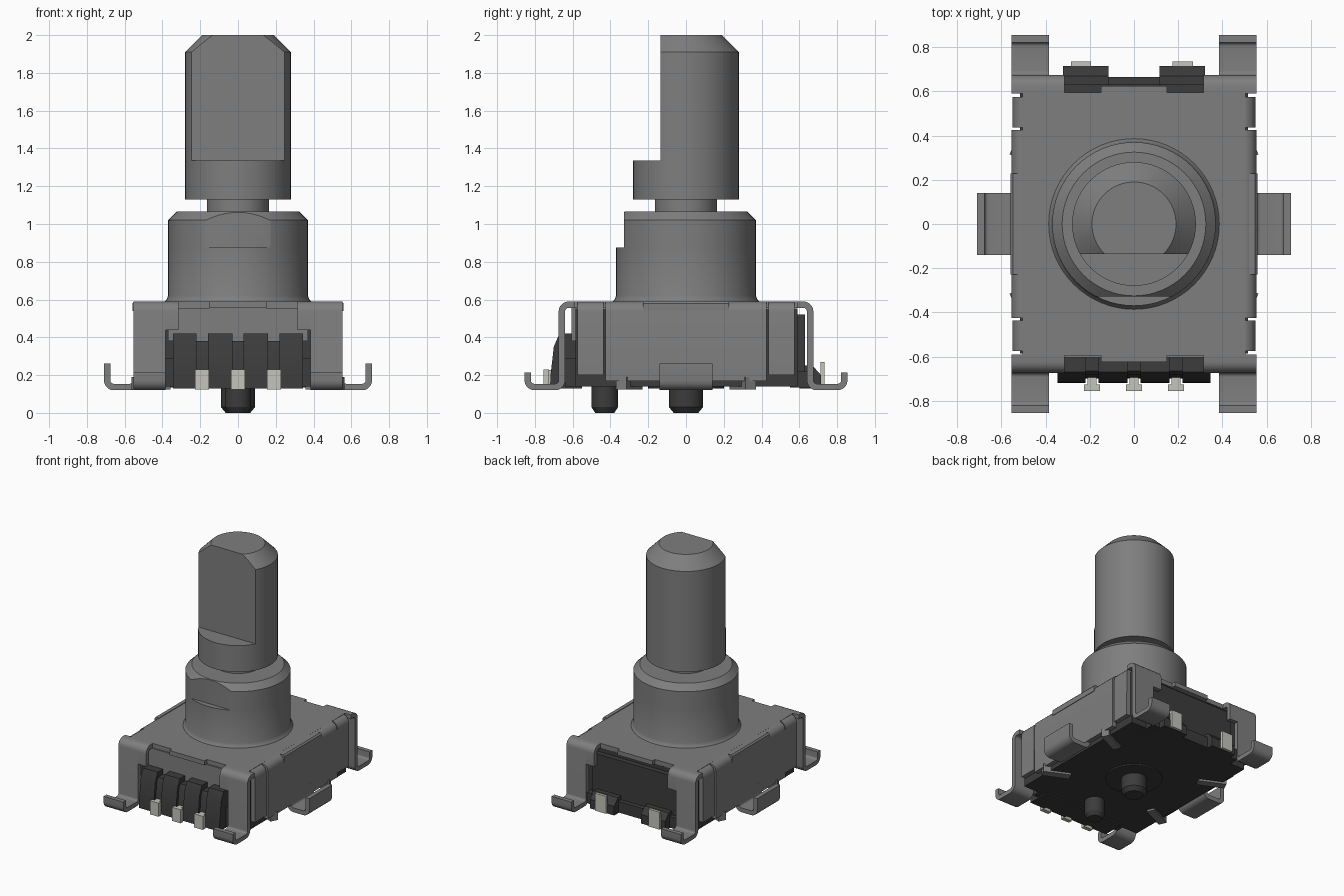
import bpy, bmesh
from math import cos, sin, pi, radians
from mathutils import Vector, Matrix

if "Cube" in bpy.data.objects:
    bpy.data.objects.remove(bpy.data.objects["Cube"], do_unlink=True)


def material(name, rgb):
    m = bpy.data.materials.new(name)
    m.use_nodes = True
    m.diffuse_color = (*rgb, 1)
    bsdf = next(n for n in m.node_tree.nodes if n.type == "BSDF_PRINCIPLED")
    bsdf.inputs["Base Color"].default_value = (*rgb, 1)
    return m


METAL = material("grey metal", (0.21, 0.21, 0.21))
BLACK = material("black plastic", (0.045, 0.045, 0.045))
TIN = material("tinned contact", (0.56, 0.56, 0.5))
RIGHT, BACK, LEFT, FRONT = pi, pi / 2, 0, -pi / 2
T = 0.034  # sheet thickness


def finish(name, bm, mat):
    bmesh.ops.recalc_face_normals(bm, faces=bm.faces)
    me = bpy.data.meshes.new(name)
    bm.to_mesh(me)
    bm.free()
    me.materials.append(mat)
    ob = bpy.data.objects.new(name, me)
    bpy.context.collection.objects.link(ob)
    bpy.ops.object.select_all(action="DESELECT")
    ob.select_set(True)
    bpy.context.view_layer.objects.active = ob
    bpy.ops.object.shade_smooth_by_angle(angle=radians(32))
    return ob


def box(name, x, y, z, mat, turn=0):
    bm = bmesh.new()
    size = [b - a for a, b in (x, y, z)]
    mid = [(a + b) / 2 for a, b in (x, y, z)]
    M = Matrix.Translation(mid) @ Matrix.Rotation(turn, 4, "Z") @ Matrix.Diagonal((*size, 1))
    bmesh.ops.create_cube(bm, size=1, matrix=M)
    return finish(name, bm, mat)


def lathe(name, profile, mat, center=(0, 0), flat=None, n=64):
    """Solid of revolution; flat cuts it off in front of that y."""
    bm = bmesh.new()
    rings = [[bm.verts.new((center[0] + r * cos(2 * pi * i / n),
                            center[1] + r * sin(2 * pi * i / n), z))
              for i in range(n)] for r, z in profile]
    for a, b in zip(rings, rings[1:]):
        for i in range(n):
            j = (i + 1) % n
            bm.faces.new((a[i], a[j], b[j], b[i]))
    bm.faces.new(rings[0][::-1])
    bm.faces.new(rings[-1])
    if flat is not None:
        geom = bm.verts[:] + bm.edges[:] + bm.faces[:]
        res = bmesh.ops.bisect_plane(bm, geom=geom, plane_co=(0, flat, 0),
                                     plane_no=(0, -1, 0), clear_outer=True)
        cut = [e for e in res["geom_cut"] if isinstance(e, bmesh.types.BMEdge)]
        bmesh.ops.contextual_create(bm, geom=cut)
    return finish(name, bm, mat)


def prism(name, profile, lo, hi, side, mat):
    """Extrude an outward/up profile across lo..hi on the given side."""
    bm = bmesh.new()
    c, s = cos(side), sin(side)
    a, b = [[bm.verts.new((d * c - w * s, d * s + w * c, z)) for d, z in profile]
            for w in (lo, hi)]
    n = len(profile)
    for i in range(n):
        j = (i + 1) % n
        bm.faces.new((a[i], a[j], b[j], b[i]))
    bm.faces.new(a[::-1])
    bm.faces.new(b)
    return finish(name, bm, mat)


def strip(name, path, lo, hi, side, radius=0.035):
    """Bent sheet metal that follows a centre line with rounded corners."""
    pts = [Vector(p) for p in path]
    line = [pts[0]]
    for p, q, r in zip(pts, pts[1:], pts[2:]):
        u, v = (p - q).normalized() * radius, (r - q).normalized() * radius
        for k in range(6):
            t = k / 5 * pi / 2
            line.append(q + u * (1 - sin(t)) + v * (1 - cos(t)))
    line.append(pts[-1])
    outer, inner = [], []
    for i, p in enumerate(line):
        d1 = (p - line[max(i - 1, 0)]).normalized()
        d2 = (line[min(i + 1, len(line) - 1)] - p).normalized()
        d = (d1 + d2).normalized()
        off = Vector((-d.y, d.x)) * T / 2
        outer.append(p + off)
        inner.append(p - off)
    return prism(name, outer + inner[::-1], lo, hi, side, METAL)


# Shaft with a flat on its front, neck and bushing
lathe("shaft_base", [(0.28, 1.13), (0.28, 1.335)], METAL)
lathe("shaft_flatted", [(0.28, 1.335), (0.28, 1.91), (0.19, 2.0)], METAL, flat=-0.135)
lathe("shaft_neck", [(0.165, 1.0), (0.165, 1.13)], METAL)
lathe("bushing_base", [(0.39, 0.585), (0.378, 0.6), (0.37, 0.62), (0.37, 0.875)], METAL)
lathe("bushing_top", [(0.37, 0.875), (0.37, 1.02), (0.325, 1.065)], METAL, flat=-0.328)

# Top plate of the cover
TOP = 0.59
MID = TOP - T / 2
box("cover_plate", (-0.505, 0.505), (-0.595, 0.595), (TOP - T, TOP), METAL)
box("cover_plate_lip", (-0.15, 0.15), (-0.625, 0.625), (TOP - T, TOP), METAL)

# Bent end legs of the cover
leg = [(0.59, MID), (0.657, MID), (0.657, 0.137), (0.838, 0.137), (0.838, 0.215)]
skirt = [(0.59, MID), (0.657, MID), (0.657, 0.44)]
for side, end in ((FRONT, "front"), (BACK, "back")):
    for s in (-1, 1):
        strip(f"{end}_leg", leg, *sorted((s * 0.385, s * 0.554)), side)
        strip(f"{end}_skirt", skirt, *sorted((s * 0.315, s * 0.386)), side)

# Side walls, corner tabs and side legs of the cover
wall = [(0.49, MID), (0.537, MID), (0.537, 0.17)]
tab = [(0.49, MID), (0.532, MID), (0.532, 0.2)]
side_leg = [(0.537, 0.25), (0.537, 0.137), (0.693, 0.137), (0.693, 0.262)]
for side, hand in ((RIGHT, "right"), (LEFT, "left")):
    strip(f"{hand}_wall", wall, -0.425, 0.425, side)
    strip(f"{hand}_leg", side_leg, -0.14, 0.14, side)
    prism(f"{hand}_wall_emboss", [(0.52, 0.54), (0.558, 0.54), (0.558, 0.58),
                                  (0.548, 0.591), (0.52, 0.591)], -0.228, 0.228, side, METAL)
    for s in (-1, 1):
        strip(f"{hand}_corner_tab", tab, *sorted((s * 0.437, s * 0.575)), side, 0.04)
        # Locking tabs folded under the base
        x = 0.46 if side == LEFT else -0.46
        box(f"{hand}_locking_tab", (x - 0.1, x + 0.1), (s * 0.3 - 0.03, s * 0.3 + 0.03),
            (0.125, 0.19), METAL, radians(25) * s * (1 if x > 0 else -1))

# Plastic body
box("body", (-0.515, 0.515), (-0.585, 0.59), (0.14, 0.553), BLACK)
box("front_inner_plate", (-0.37, 0.37), (-0.605, -0.58), (0.38, 0.556), METAL)
lathe("base_disc", [(0.2, 0.13), (0.2, 0.15)], BLACK)
lathe("center_peg", [(0.065, 0), (0.09, 0.03), (0.09, 0.15)], BLACK, n=40)
lathe("front_peg", [(0.05, 0), (0.07, 0.03), (0.07, 0.15)], BLACK, (0, -0.43), n=40)

# Front terminal block: ribs between slots, with three contacts
block = [(0.55, 0.13), (0.72, 0.13), (0.717, 0.2), (0.7, 0.35), (0.67, 0.42), (0.55, 0.42)]
core = [(0.55, 0.13), (0.7, 0.13), (0.697, 0.2), (0.68, 0.35), (0.665, 0.38), (0.55, 0.38)]
prism("terminal_core", core, -0.34, 0.34, FRONT, BLACK)
for lo, hi in ((-0.345, -0.22), (-0.16, -0.03), (0.03, 0.16), (0.22, 0.345)):
    prism("terminal_rib", block, lo, hi, FRONT, BLACK)
box("terminal_wings", (-0.385, 0.385), (-0.64, -0.55), (0.14, 0.29), BLACK)
for x in (-0.19, 0, 0.19):
    box("front_contact", (x - 0.037, x + 0.037), (-0.755, -0.725), (0.125, 0.23), TIN)
    box("front_contact_root", (x - 0.02, x + 0.02), (-0.73, -0.68), (0.15, 0.228), TIN)

# Back of the body with two contact blocks
box("back_wall", (-0.36, 0.36), (0.55, 0.63), (0.135, 0.52), BLACK)
box("back_ledge", (-0.385, 0.385), (0.55, 0.665), (0.135, 0.22), BLACK)
foot = [(0.6, 0.13), (0.715, 0.13), (0.715, 0.2), (0.67, 0.25), (0.6, 0.25)]
for s, x in ((-1, -0.24), (1, 0.22)):
    prism("back_contact_block", foot, *sorted((-s * 0.115, -s * 0.322)), BACK, BLACK)
    box("back_contact", (x - 0.046, x + 0.046), (0.712, 0.734), (0.135, 0.27), TIN)
